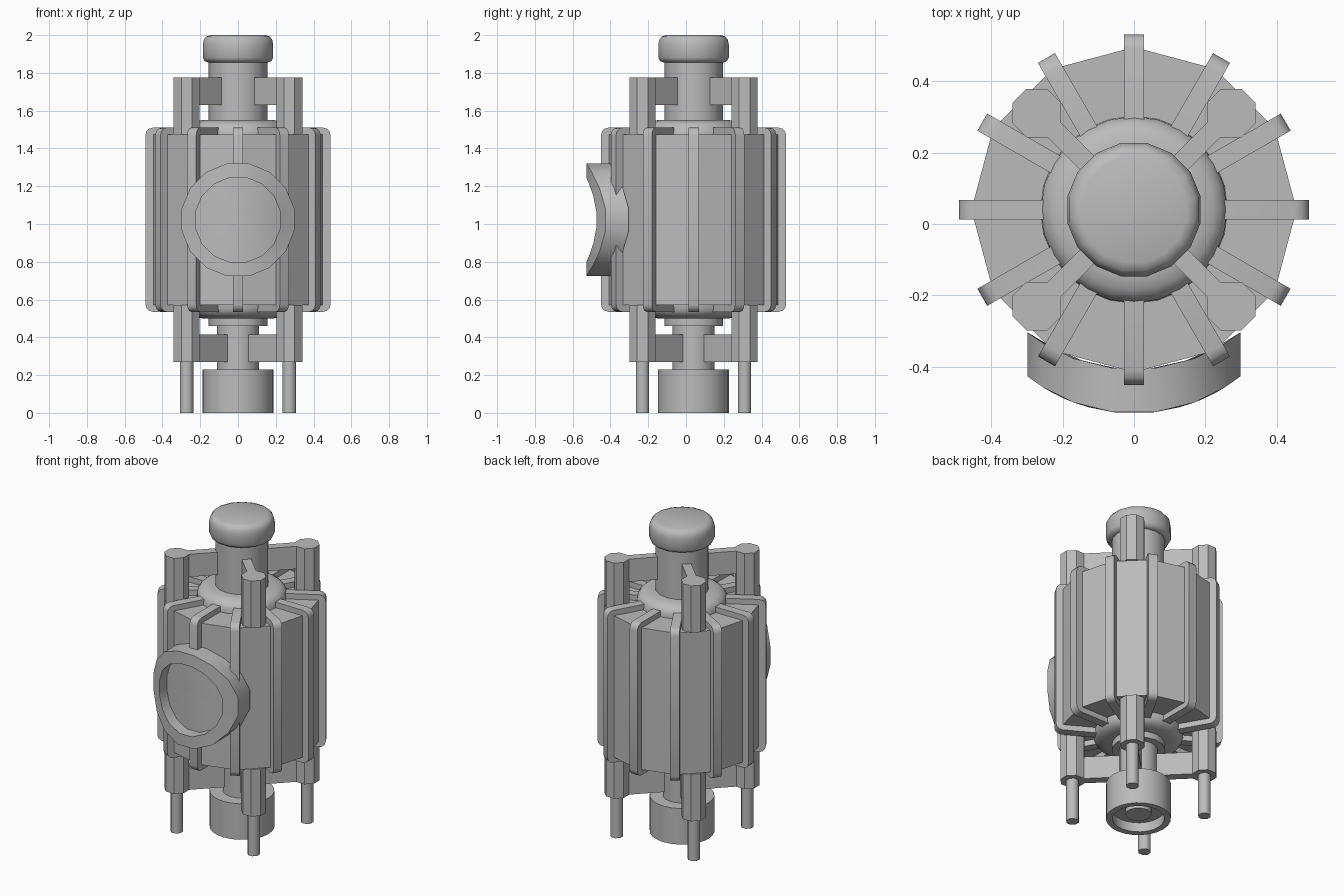
import bpy, bmesh
from math import sin, cos, pi, sqrt, radians
from mathutils import Matrix, Vector

cube = bpy.data.objects.get("Cube")
if cube:
    bpy.data.objects.remove(cube, do_unlink=True)

AXIS = Vector((0, 0.04, 0))  # the machine's vertical axis

grey = bpy.data.materials.new("machine_grey")
grey.diffuse_color = (0.5, 0.5, 0.5, 1)
grey.use_nodes = True
grey.node_tree.nodes["Principled BSDF"].inputs["Base Color"].default_value = (0.5, 0.5, 0.5, 1)


def finish(name, bm, smooth=0):
    bmesh.ops.recalc_face_normals(bm, faces=bm.faces)
    mesh = bpy.data.meshes.new(name)
    bm.to_mesh(mesh)
    bm.free()
    mesh.materials.append(grey)
    obj = bpy.data.objects.new(name, mesh)
    bpy.context.collection.objects.link(obj)
    if smooth:
        bpy.ops.object.select_all(action="DESELECT")
        obj.select_set(True)
        bpy.context.view_layer.objects.active = obj
        bpy.ops.object.shade_smooth_by_angle(angle=radians(smooth))
    return obj


def lathe(name, profile, sides, centre=AXIS, turn=0.0, smooth=0):
    """Revolve (radius, z) points; both ends are capped."""
    bm = bmesh.new()
    rings = [[bm.verts.new((centre.x + r * cos(turn + 2 * pi * i / sides),
                            centre.y + r * sin(turn + 2 * pi * i / sides), z))
              for i in range(sides)] for r, z in profile]
    for a, b in zip(rings, rings[1:]):
        for i in range(sides):
            j = (i + 1) % sides
            bm.faces.new((a[i], a[j], b[j], b[i]))
    bm.faces.new(rings[0])
    bm.faces.new(rings[-1])
    return finish(name, bm, smooth)


def radial_plate(name, outline, width, angle, smooth=0):
    """Extrude an (radius, z) outline sideways and turn it about the axis."""
    bm = bmesh.new()
    face = bm.faces.new([bm.verts.new((r, -width / 2, z)) for r, z in outline])
    out = bmesh.ops.extrude_face_region(bm, geom=[face])
    bmesh.ops.translate(bm, vec=(0, width, 0),
                        verts=[v for v in out["geom"] if isinstance(v, bmesh.types.BMVert)])
    bm.transform(Matrix.Translation(AXIS) @ Matrix.Rotation(angle, 4, "Z"))
    return finish(name, bm, smooth)


# Twelve-sided drum with a fin wrapped over every corner
lathe("drum", [(0.455, 0.57), (0.455, 1.475)], 12)
corner = 0.04
fin = [(0.2, 0.535)]
for k in range(4):
    a = -pi / 2 + k * pi / 6
    fin.append((0.49 - corner + corner * cos(a), 0.535 + corner + corner * sin(a)))
for k in range(4):
    a = k * pi / 6
    fin.append((0.49 - corner + corner * cos(a), 1.51 - corner + corner * sin(a)))
fin.append((0.2, 1.51))
for i in range(12):
    radial_plate(f"fin_{i + 1}", fin, 0.055, i * pi / 6, 35)

# Rounded collars, shafts, cap and base cup
collar = [(0.262, 0.0), (0.26, 0.03), (0.245, 0.052), (0.225, 0.066), (0.19, 0.075)]
lathe("top_collar", [(r, 1.475 + h) for r, h in collar], 24, smooth=50)
lathe("bottom_collar", [(r, 0.575 - h) for r, h in collar], 24, smooth=50)
lathe("top_shaft", [(0.155, 1.5), (0.155, 1.87)], 16, smooth=40)
lathe("bottom_flange", [(0.155, 0.46), (0.155, 0.52)], 16, smooth=40)
lathe("bottom_shaft", [(0.112, 0.2), (0.112, 0.47)], 16, smooth=40)
lathe("cap", [(0.16, 1.855), (0.18, 1.862), (0.19, 1.88), (0.19, 1.95),
              (0.185, 1.975), (0.172, 1.992), (0.15, 2.0)], 16, turn=pi / 16, smooth=50)
lathe("base_cup", [(0.075, 0.03), (0.075, 0.06), (0.15, 0.06), (0.15, 0.0),
                   (0.188, 0.0), (0.188, 0.23), (0.1, 0.23)], 24, smooth=40)

# Corner posts, feet and the arms that tie them to the shafts
for label, sx, sy in (("front_left", 1, -1), ("front_right", -1, -1),
                      ("back_left", 1, 1), ("back_right", -1, 1)):
    spot = AXIS + Vector((0.272 * sx, 0.27 * sy, 0))
    lathe(f"{label}_upper_post", [(0.074, 1.475), (0.074, 1.775)], 8, spot, pi / 8)
    lathe(f"{label}_lower_post", [(0.074, 0.27), (0.074, 0.57)], 8, spot, pi / 8)
    lathe(f"{label}_foot", [(0.038, 0.0), (0.038, 0.29)], 8, spot, pi / 8, 50)
    angle = Vector((1, 0)).angle_signed(Vector((sx, -sy)))
    for level, low, high in (("upper", 1.63, 1.775), ("lower", 0.27, 0.415)):
        radial_plate(f"{label}_{level}_arm",
                     [(0.08, low), (0.36, low), (0.36, high), (0.08, high)], 0.055, angle)


# Saddle-shaped port on the front: a ring bent around the drum, closed by a lens
def bent_point(radius, angle, front):
    x = radius * cos(angle)
    return (x, front + 0.48 - sqrt(0.48 ** 2 - x * x), 1.022 + radius * sin(angle))


SIDES = 16
bm = bmesh.new()
loops = [[bm.verts.new(bent_point(r, 2 * pi * (i + 0.5) / SIDES, y)) for i in range(SIDES)]
         for r, y in ((0.304, -0.53), (0.304, -0.407), (0.228, -0.407), (0.228, -0.53))]
for a, b in zip(loops, loops[1:] + loops[:1]):
    for i in range(SIDES):
        j = (i + 1) % SIDES
        bm.faces.new((a[i], a[j], b[j], b[i]))
finish("port_ring", bm, 30)

bm = bmesh.new()
steps = 4
loops = [[bm.verts.new(bent_point(0.229 * k / steps, 2 * pi * (i + 0.5) / SIDES, -0.455))
          for i in range(SIDES)] for k in range(1, steps + 1)]
hub = bm.verts.new((0, -0.455, 1.022))
for i in range(SIDES):
    j = (i + 1) % SIDES
    bm.faces.new((hub, loops[0][i], loops[0][j]))
    for a, b in zip(loops, loops[1:]):
        bm.faces.new((a[i], a[j], b[j], b[i]))
finish("port_lens", bm, 40)
